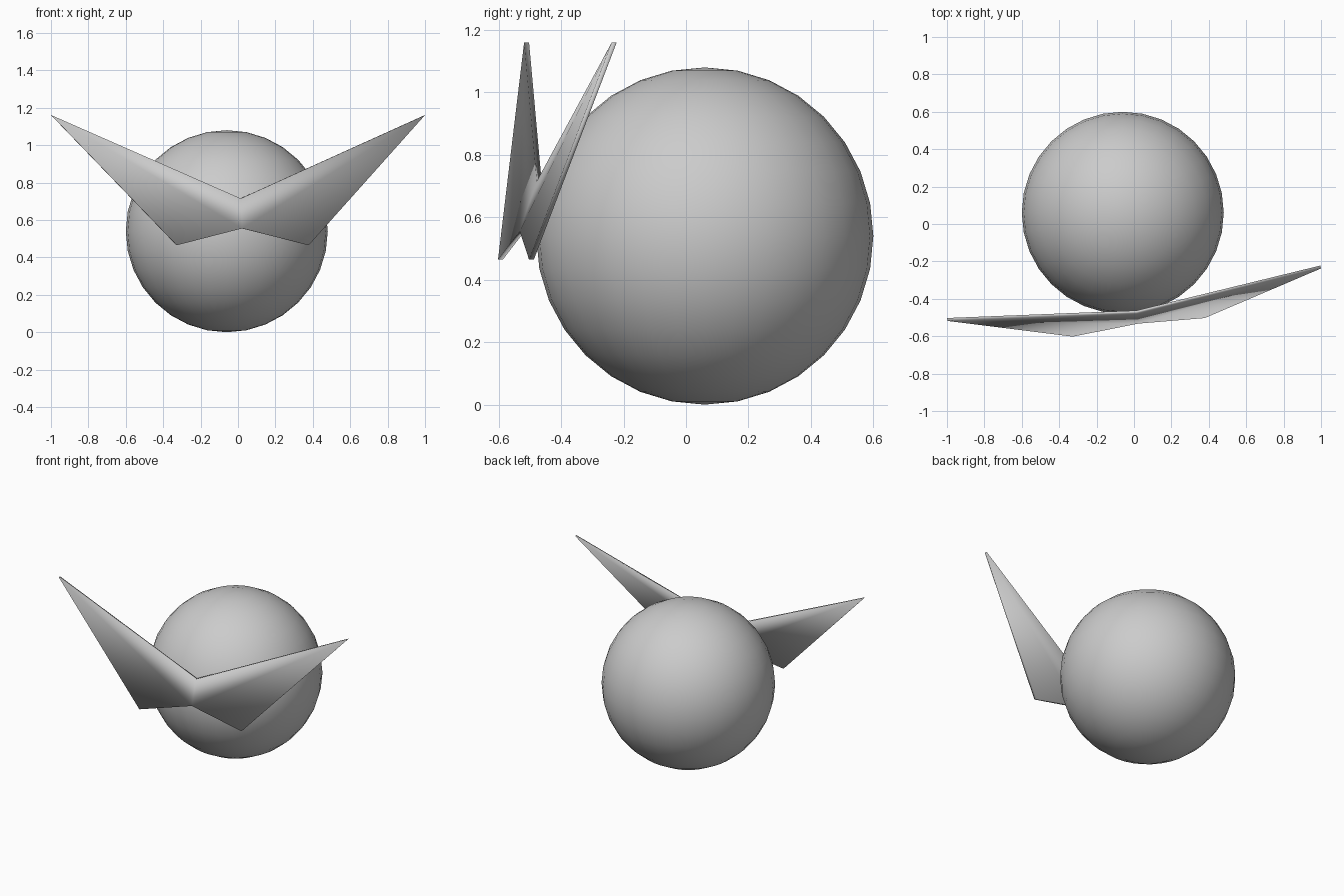
import bpy, bmesh, math

if "Cube" in bpy.data.objects:
    bpy.data.objects.remove(bpy.data.objects["Cube"])

grey = bpy.data.materials.new("plain grey")
grey.diffuse_color = (0.6, 0.6, 0.6, 1)
grey.use_nodes = True
grey.node_tree.nodes["Principled BSDF"].inputs["Base Color"].default_value = grey.diffuse_color

# round body
bpy.ops.mesh.primitive_uv_sphere_add(segments=32, ring_count=16, radius=0.54,
                                     location=(-0.06, 0.06, 0.54))
body = bpy.context.object
body.name = "ball_body"
body.data.materials.append(grey)
bpy.ops.object.shade_smooth()

# one thin, folded wing half: centre top, tip, lower corner, centre bottom
outline = [(0, 0.025, 0.715), (1.008, 0.126, 1.16),
           (0.356, -0.05, 0.465), (0, -0.03, 0.555)]
half_thick = 0.008
bm = bmesh.new()
front = [bm.verts.new((x, y - half_thick, z)) for x, y, z in outline]
back = [bm.verts.new((x, y + half_thick, z)) for x, y, z in outline]
for side in (front, back):
    top, tip, low, bottom = side
    bm.faces.new((top, bottom, tip))
    bm.faces.new((bottom, low, tip))
for i in range(3):  # rim, left open at the mirror plane
    bm.faces.new((front[i], front[i + 1], back[i + 1], back[i]))
bmesh.ops.recalc_face_normals(bm, faces=bm.faces)
# make sure the front skin faces -y
bm.normal_update()
front_face = next(f for f in bm.faces if all(v in front for v in f.verts))
if front_face.normal.y > 0:
    bmesh.ops.reverse_faces(bm, faces=bm.faces)
for f in bm.faces:
    f.smooth = True
mesh = bpy.data.meshes.new("wing_plate")
bm.to_mesh(mesh)
bm.free()

# mirrored pair, turned slightly about the upright axis
wings = bpy.data.objects.new("wing_plate", mesh)
bpy.context.collection.objects.link(wings)
mesh.materials.append(grey)
wings.modifiers.new("mirror", 'MIRROR').use_axis[0] = True
wings.location = (0.0175, -0.495, 0)
wings.rotation_euler.z = math.radians(8)
